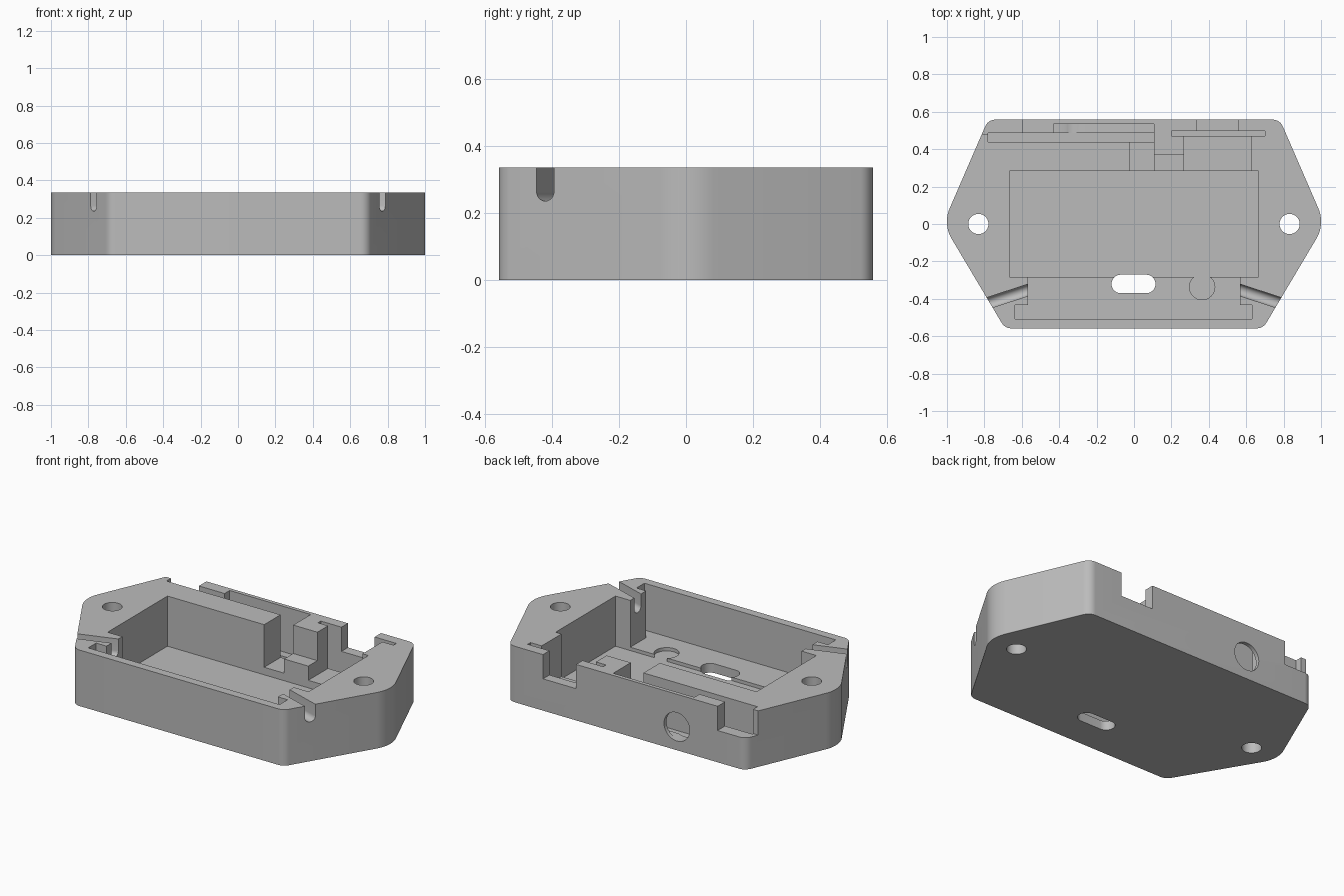
import bpy, bmesh, math
from mathutils import Vector

HEIGHT = 0.335
TOP = 0.5  # cutters end above the rim

if "Cube" in bpy.data.objects:
    bpy.data.objects.remove(bpy.data.objects["Cube"], do_unlink=True)

grey = bpy.data.materials.new("plain grey")
grey.use_nodes = True
grey.diffuse_color = (0.5, 0.5, 0.5, 1)
grey.node_tree.nodes["Principled BSDF"].inputs["Base Color"].default_value = (0.5, 0.5, 0.5, 1)


def rounded(corners, steps=10):
    """Outline from (x, y, radius) corners, each replaced by an arc."""
    pts = []
    for i, (x, y, r) in enumerate(corners):
        p = Vector((x, y))
        a = (Vector(corners[i - 1][:2]) - p).normalized()
        b = (Vector(corners[(i + 1) % len(corners)][:2]) - p).normalized()
        half = a.angle(b) / 2
        centre = p + (a + b).normalized() * r / math.sin(half)
        start = p + a * r / math.tan(half) - centre
        end = p + b * r / math.tan(half) - centre
        turn = end.angle_signed(start)
        for k in range(steps + 1):
            t = turn * k / steps
            pts.append((centre.x + start.x * math.cos(t) - start.y * math.sin(t),
                        centre.y + start.x * math.sin(t) + start.y * math.cos(t)))
    return pts


def prism(name, outline, z0, z1):
    bm = bmesh.new()
    face = bm.faces.new([bm.verts.new((x, y, z0)) for x, y in outline])
    res = bmesh.ops.extrude_face_region(bm, geom=[face])
    bmesh.ops.translate(bm, vec=(0, 0, z1 - z0),
                        verts=[v for v in res["geom"] if isinstance(v, bmesh.types.BMVert)])
    bmesh.ops.recalc_face_normals(bm, faces=bm.faces)
    mesh = bpy.data.meshes.new(name)
    bm.to_mesh(mesh)
    bm.free()
    ob = bpy.data.objects.new(name, mesh)
    bpy.context.collection.objects.link(ob)
    mesh.materials.append(grey)
    return ob


def circle(x, y, r, n=40):
    return [(x + r * math.cos(2 * math.pi * k / n), y + r * math.sin(2 * math.pi * k / n))
            for k in range(n)]


# Tray body: six-sided outline with rounded corners
tray = prism("tray_body", rounded([
    (-0.69, -0.558, 0.06), (0.69, -0.558, 0.06), (1.022, 0, 0.18),
    (0.78, 0.558, 0.06), (-0.78, 0.558, 0.06), (-1.022, 0, 0.18)]), 0, HEIGHT)
bpy.context.view_layer.objects.active = tray


def cut(cutter):
    cutter.hide_render = True
    mod = tray.modifiers.new("cut", 'BOOLEAN')
    mod.operation = 'DIFFERENCE'
    mod.solver = 'EXACT'
    mod.object = cutter
    bpy.ops.object.modifier_apply(modifier=mod.name)
    bpy.data.objects.remove(cutter, do_unlink=True)


# Rectangular recesses: x range, y range, floor height
recesses = {
    "main_pocket": (-0.665, 0.665, -0.283, 0.283, 0.035),
    "front_recess": (-0.567, 0.567, -0.47, -0.25, 0.055),
    "front_board_slot": (-0.636, 0.631, -0.508, -0.433, 0.055),
    "back_centre_recess": (-0.025, 0.107, 0.25, 0.46, 0.08),
    "back_board_slot": (-0.78, 0.107, 0.438, 0.487, 0.05),
    "component_pocket": (-0.43, 0.107, 0.46, 0.535, 0.063),
    "low_step": (0.08, 0.267, 0.25, 0.369, 0.165),
    "socket_recess": (0.267, 0.626, 0.25, 0.497, 0.08),
    "socket_slot": (0.2, 0.7, 0.47, 0.497, 0.06),
    "socket_notch": (0.337, 0.556, 0.48, 0.7, 0.19),
    "corner_notch": (-1.1, -0.6, 0.48, 0.7, 0.19),
}
for name, (x0, x1, y0, y1, z) in recesses.items():
    cut(prism(name, [(x0, y0), (x1, y0), (x1, y1), (x0, y1)], z, TOP))

# Screw holes and the cable channels beside them
for side in (-1, 1):
    cut(prism("screw_hole", circle(side * 0.832, 0, 0.054), -0.1, TOP))
    w = 0.03
    arc = [(w * math.cos(t), w * math.sin(t))
           for t in (math.pi * (1 + k / 16) for k in range(17))]
    channel = prism("cable_channel", arc + [(w, 0.2), (-w, 0.2)], -0.06, 0.4)
    # profile lies in the vertical plane, running outward and towards the front
    out = Vector((side * 0.95, -0.312, 0)).normalized()
    across = Vector((0, 0, 1)).cross(out)
    for v in channel.data.vertices:
        u, h, d = v.co
        v.co = Vector((side * 0.567, -0.353, 0.265)) + across * u + Vector((0, 0, h)) + out * d
    bm = bmesh.new()
    bm.from_mesh(channel.data)
    bmesh.ops.recalc_face_normals(bm, faces=bm.faces)
    bm.to_mesh(channel.data)
    bm.free()
    cut(channel)

# Oval opening through the floor and round recess beside it
cut(prism("oval_opening", rounded([
    (-0.12, -0.37, 0.049), (0.115, -0.37, 0.049),
    (0.115, -0.271, 0.049), (-0.12, -0.271, 0.049)]), -0.1, 0.2))
cut(prism("round_recess", circle(0.364, -0.337, 0.068), 0.035, 0.2))

# Round port in the back wall
port = prism("back_port", circle(-0.33, -0.14, 0.085), 0.46, 0.7)
for v in port.data.vertices:
    v.co = (v.co.x, v.co.z, -v.co.y)
cut(port)

bpy.ops.object.select_all(action='DESELECT')
tray.select_set(True)
bpy.ops.object.shade_smooth_by_angle(angle=math.radians(25))
